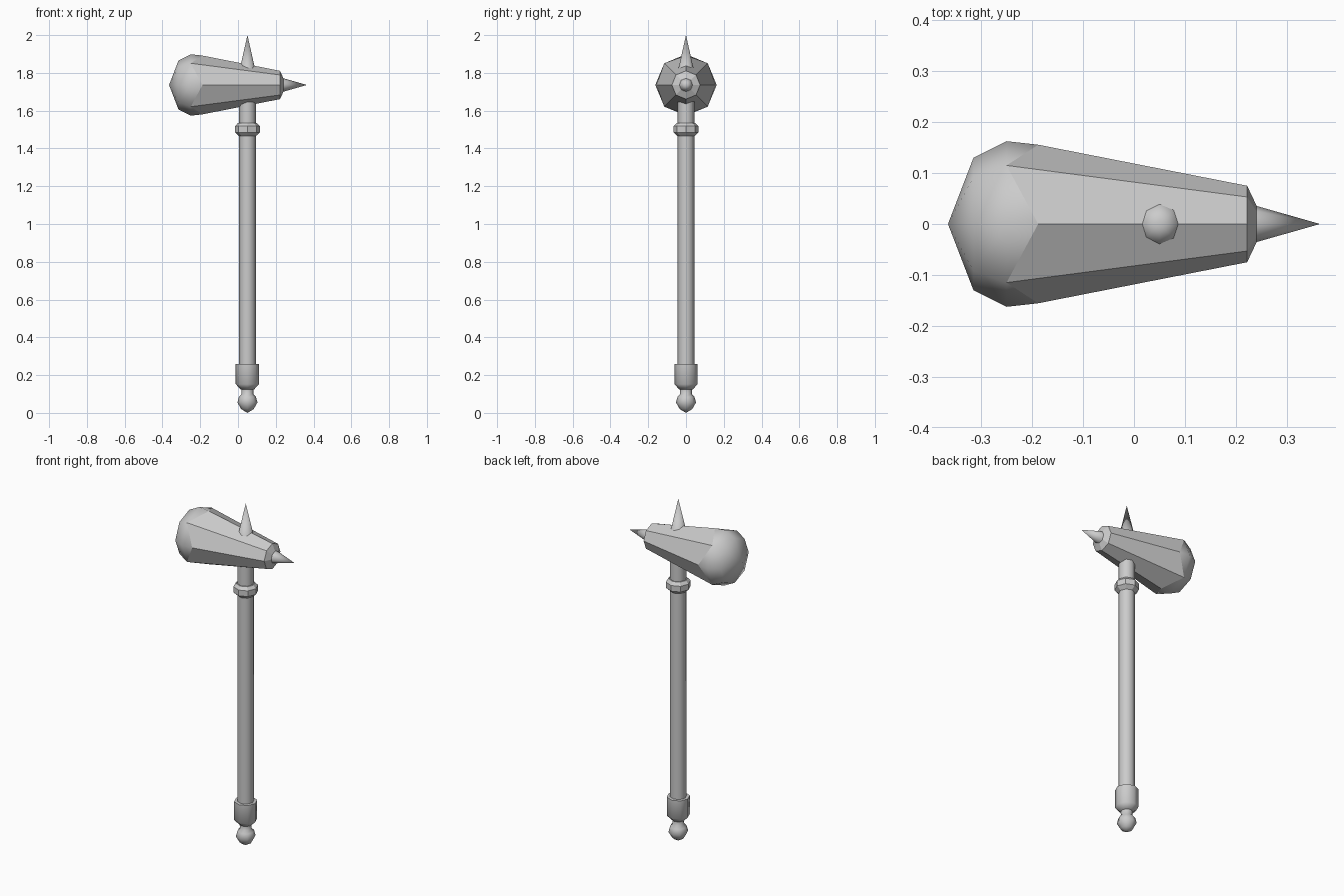
import bpy, bmesh, math
from mathutils import Matrix

if "Cube" in bpy.data.objects:
    bpy.data.objects.remove(bpy.data.objects["Cube"])

SIDES = 8
AXIS_X, HEAD_Z = 0.05, 1.736


def finish(bm, name, smooth_angle=None):
    bmesh.ops.recalc_face_normals(bm, faces=bm.faces)
    me = bpy.data.meshes.new(name)
    bm.to_mesh(me)
    bm.free()
    ob = bpy.data.objects.new(name, me)
    bpy.context.collection.objects.link(ob)
    if smooth_angle:
        bpy.context.view_layer.objects.active = ob
        bpy.ops.object.select_all(action='DESELECT')
        ob.select_set(True)
        bpy.ops.object.shade_smooth_by_angle(angle=math.radians(smooth_angle))
    return ob


def ring(bm, r, h):
    if r == 0:
        return [bm.verts.new((0, 0, h))] * SIDES
    return [bm.verts.new((r * math.cos(a), r * math.sin(a), h))
            for a in (i * math.tau / SIDES for i in range(SIDES))]


def bridge(bm, a, b):
    faces = []
    for i in range(SIDES):
        j = (i + 1) % SIDES
        loop = list(dict.fromkeys((a[i], a[j], b[j], b[i])))
        faces.append(bm.faces.new(loop))
    return faces


def lathe(name, profile, matrix, angle=50):
    """Eight-sided turned part from (radius, height) points."""
    bm = bmesh.new()
    rings = [ring(bm, r, h) for r, h in profile]
    for a, b in zip(rings, rings[1:]):
        bridge(bm, a, b)
    for end, (r, h) in ((rings[0], profile[0]), (rings[-1], profile[-1])):
        if r > 0:
            bm.faces.new(end)
    bm.transform(matrix)
    return finish(bm, name, angle)


UP = Matrix.Translation((AXIS_X, 0, 0))
ALONG_X = Matrix.Translation((0, 0, HEAD_Z)) @ Matrix.Rotation(math.pi / 2, 4, 'Y')

# Handle and its fittings
lathe("handle", [(0.044, 0.2), (0.044, 1.70)], UP)
lathe("upper_collar", [(0.044, 1.465), (0.066, 1.485), (0.066, 1.518), (0.05, 1.535)], UP, 30)
lathe("lower_collar", [(0.036, 0.125), (0.062, 0.152), (0.062, 0.26)], UP)
lathe("pommel", [(0, 0.0), (0.033, 0.02), (0.053, 0.055), (0.045, 0.085),
                 (0.031, 0.10), (0.033, 0.13)], UP)

# Spikes on the top and the front of the head
lathe("top_spike", [(0.052, 1.77), (0, 2.0)], UP)
lathe("front_spike", [(0.037, 0.235), (0, 0.365)], ALONG_X)

# Head: tapered flat-sided body running into a rounded striking face
bm = bmesh.new()
nose = ring(bm, 0.037, 0.24)
front = ring(bm, 0.075, 0.222)
wide = ring(bm, 0.1625, -0.25)
dome = ring(bm, 0.13, -0.315)
apex = ring(bm, 0, -0.365)
bm.faces.new(nose)
bridge(bm, nose, front)
body_end = [bm.verts.new((v.co.x * 0.957, v.co.y * 0.957, -0.188)) if i % 2 == 0 else v
            for i, v in enumerate(wide)]
bridge(bm, front, body_end)
round_faces = bridge(bm, wide, dome) + bridge(bm, dome, apex)
for i in range(SIDES):
    j = (i + 1) % SIDES
    loop = list(dict.fromkeys((body_end[i], body_end[j], wide[j], wide[i])))
    round_faces.append(bm.faces.new(loop))
for f in round_faces:
    f.smooth = True
bm.transform(ALONG_X)
finish(bm, "hammer_head")
